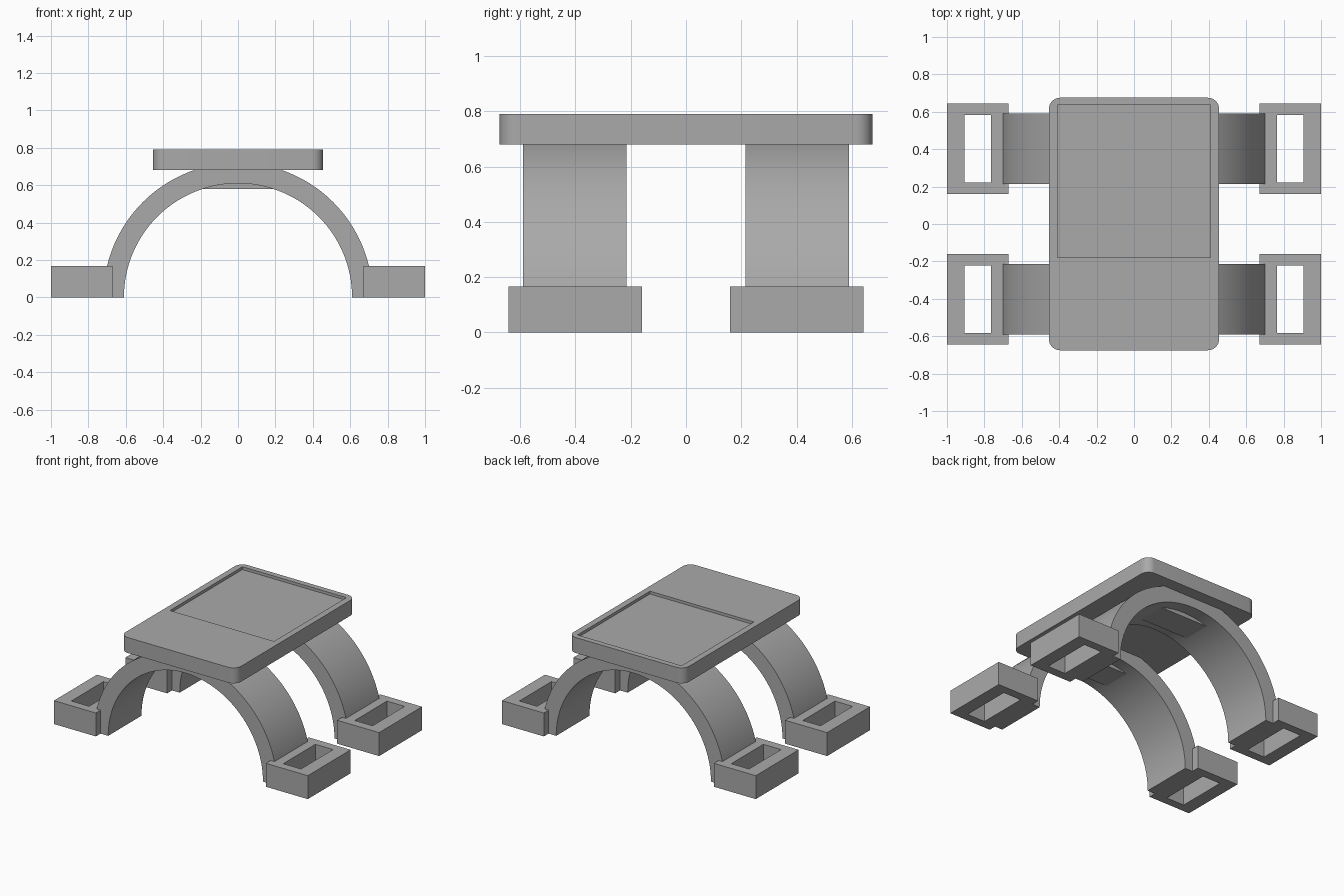
import bpy, bmesh
from math import pi, cos, sin, radians

cube = bpy.data.objects.get("Cube")
if cube:
    bpy.data.objects.remove(cube)


def material(name, rgb):
    mat = bpy.data.materials.new(name)
    mat.use_nodes = True
    mat.diffuse_color = (*rgb, 1)
    mat.node_tree.nodes["Principled BSDF"].inputs["Base Color"].default_value = (*rgb, 1)
    return mat


grey = material("plain grey", (0.4, 0.4, 0.4))


def finish(name, bm, smooth=False):
    bmesh.ops.recalc_face_normals(bm, faces=bm.faces)
    mesh = bpy.data.meshes.new(name)
    bm.to_mesh(mesh)
    bm.free()
    mesh.materials.append(grey)
    obj = bpy.data.objects.new(name, mesh)
    bpy.context.collection.objects.link(obj)
    if smooth:
        bpy.ops.object.select_all(action='DESELECT')
        obj.select_set(True)
        bpy.context.view_layer.objects.active = obj
        bpy.ops.object.shade_smooth_by_angle(angle=radians(30))
    return obj


def prism(bm, outline, offset):
    """Extrude a closed outline of 3D points along an offset."""
    face = bm.faces.new([bm.verts.new(p) for p in outline])
    moved = bmesh.ops.extrude_face_region(bm, geom=[face])["geom"]
    verts = [v for v in moved if isinstance(v, bmesh.types.BMVert)]
    bmesh.ops.translate(bm, verts=verts, vec=offset)


def box(bm, x0, x1, y0, y1, z0, z1):
    prism(bm, [(x0, y0, z0), (x1, y0, z0), (x1, y1, z0), (x0, y1, z0)], (0, 0, z1 - z0))


def frame(bm, outer, inner, z0, z1):
    """Rectangular block with a rectangular hole through it."""
    loops = []
    for x0, x1, y0, y1 in (outer, inner):
        for z in (z0, z1):
            loops.append([bm.verts.new(p) for p in
                          ((x0, y0, z), (x1, y0, z), (x1, y1, z), (x0, y1, z))])
    out_low, out_top, in_low, in_top = loops
    for a, b in ((out_low, out_top), (out_top, in_top), (in_top, in_low), (in_low, out_low)):
        for i in range(4):
            j = (i + 1) % 4
            bm.faces.new((a[i], a[j], b[j], b[i]))


# Table plate with rounded corners
W, D, R, BOTTOM, TOP = 0.455, 0.675, 0.06, 0.68, 0.79
outline = []
for k, (sx, sy) in enumerate(((1, 1), (-1, 1), (-1, -1), (1, -1))):
    for i in range(9):
        a = k * pi / 2 + i * pi / 16
        outline.append((sx * (W - R) + R * cos(a), sy * (D - R) + R * sin(a), BOTTOM))
bm = bmesh.new()
prism(bm, outline, (0, 0, TOP - BOTTOM))
plate = finish("top_plate", bm, smooth=True)

# Shallow tray sunk into the rear of the plate
bm = bmesh.new()
box(bm, -0.41, 0.41, -0.18, 0.635, TOP - 0.02, TOP + 0.1)
cutter = finish("tray_cutter", bm)
cutter.hide_render = True
cutter.hide_set(True)
cut = plate.modifiers.new("tray", 'BOOLEAN')
cut.operation = 'DIFFERENCE'
cut.object = cutter
cut.solver = 'EXACT'

# Arched legs, the pads under their crowns and the hollow feet
STEPS = 64
for end, s in (("front", -1), ("back", 1)):
    y0, y1 = sorted((s * 0.215, s * 0.59))
    ring = [(0.72 * cos(pi * i / STEPS), y0, 0.72 * sin(pi * i / STEPS)) for i in range(STEPS + 1)]
    ring += [(0.61 * cos(pi * i / STEPS), y0, 0.61 * sin(pi * i / STEPS)) for i in range(STEPS, -1, -1)]
    bm = bmesh.new()
    prism(bm, ring, (0, y1 - y0, 0))
    finish(end + "_arch", bm, smooth=True)

    bm = bmesh.new()
    box(bm, -0.2, 0.2, s * 0.4 - 0.1, s * 0.4 + 0.1, 0.58, BOTTOM)
    finish(end + "_crown_pad", bm)

    for side, t in (("left", 1), ("right", -1)):
        fy = sorted((s * 0.16, s * 0.643))
        hy = sorted((s * 0.222, s * 0.583))
        bm = bmesh.new()
        frame(bm, (*sorted((t * 0.67, t)), *fy), (*sorted((t * 0.765, t * 0.905)), *hy), 0, 0.167)
        finish(f"{end}_{side}_foot", bm)
